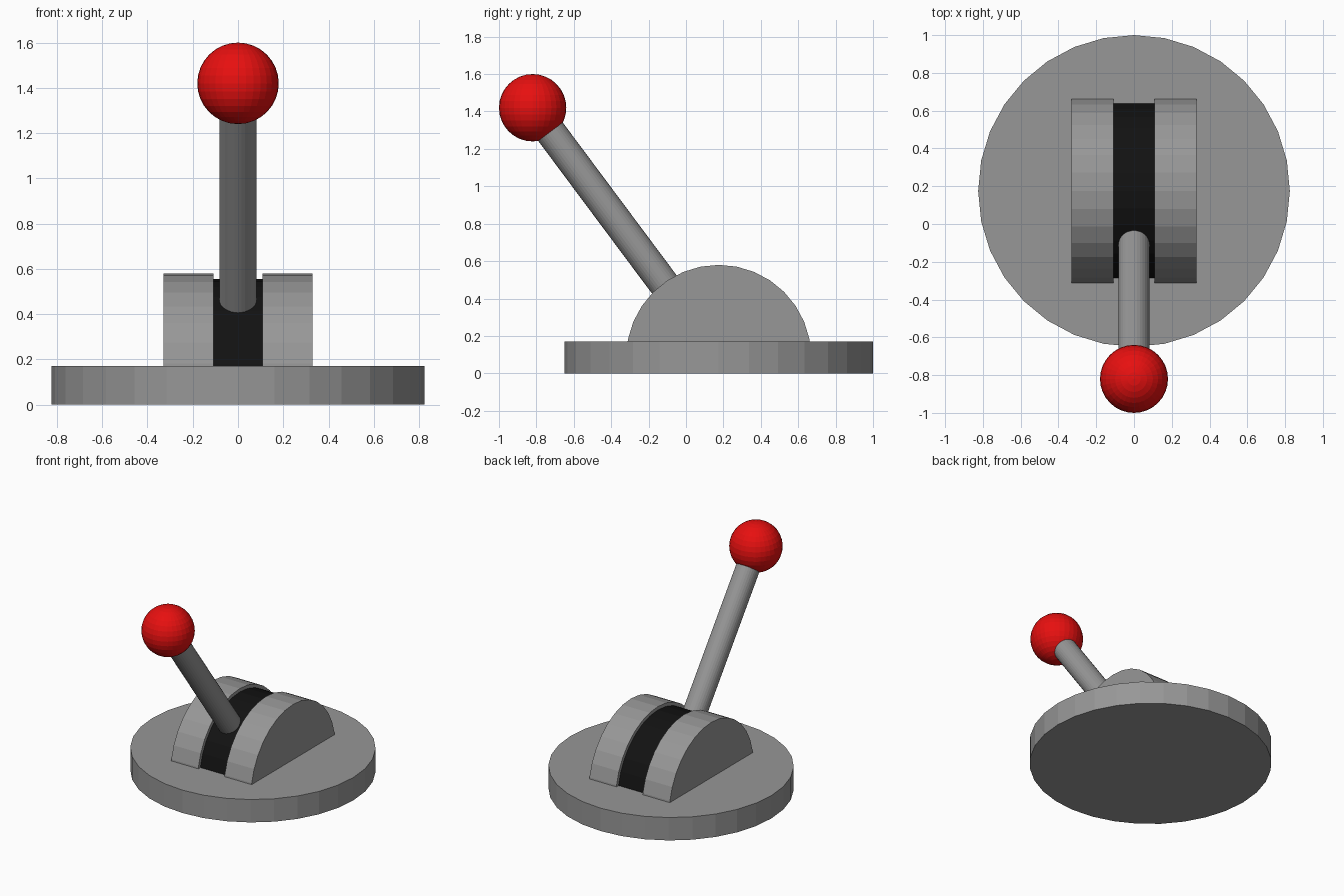
import bpy, bmesh, math
from mathutils import Vector, Matrix

if "Cube" in bpy.data.objects:
    bpy.data.objects.remove(bpy.data.objects["Cube"])

PIVOT = Vector((0, 0.175, 0.085))   # axis of the drum, middle of the base
KNOB = Vector((0, -0.82, 1.42))


def material(name, rgb):
    m = bpy.data.materials.new(name)
    m.diffuse_color = (*rgb, 1)
    m.use_nodes = True
    m.node_tree.nodes["Principled BSDF"].inputs["Base Color"].default_value = m.diffuse_color
    return m


grey = material("grey metal", (0.31, 0.31, 0.31))
black = material("black slot", (0.006, 0.006, 0.006))
red = material("red knob", (0.8, 0.005, 0.005))


def add_object(name, bm, mat):
    bmesh.ops.recalc_face_normals(bm, faces=bm.faces[:])
    mesh = bpy.data.meshes.new(name)
    bm.to_mesh(mesh)
    bm.free()
    mesh.materials.append(mat)
    ob = bpy.data.objects.new(name, mesh)
    bpy.context.collection.objects.link(ob)
    return ob


def cylinder(name, radius, start, end, mat, turn=0.0):
    """Capped 32-sided cylinder between two points."""
    axis = end - start
    rot = axis.to_track_quat('Z', 'Y').to_matrix().to_4x4()
    matrix = Matrix.Translation((start + end) / 2) @ rot @ Matrix.Rotation(turn, 4, 'Z')
    bm = bmesh.new()
    bmesh.ops.create_cone(bm, cap_ends=True, segments=32, radius1=radius,
                          radius2=radius, depth=axis.length, matrix=matrix)
    return add_object(name, bm, mat)


def half_drum(name, radius, x0, x1, mat):
    """Half cylinder lying along x, its flat side hidden inside the base."""
    bm = bmesh.new()
    ring = []
    for i in range(17):
        a = math.pi * i / 16
        ring.append(bm.verts.new((x0, PIVOT.y + radius * math.cos(a),
                                  PIVOT.z + radius * math.sin(a))))
    face = bm.faces.new(ring)
    out = bmesh.ops.extrude_face_region(bm, geom=[face], use_keep_orig=True)
    moved = [v for v in out["geom"] if isinstance(v, bmesh.types.BMVert)]
    bmesh.ops.translate(bm, verts=moved, vec=(x1 - x0, 0, 0))
    return add_object(name, bm, mat)


# Round base plate
cylinder("base_plate", 0.825, Vector((0, 0.175, 0)), Vector((0, 0.175, 0.17)), grey)

# Two drum cheeks with the dark slot between them
half_drum("left_cheek", 0.495, -0.33, -0.108, grey)
half_drum("right_cheek", 0.495, 0.108, 0.33, grey)
half_drum("slot_core", 0.47, -0.108, 0.108, black)

# Lever from the drum axis to the knob
cylinder("lever_rod", 0.082, PIVOT.lerp(KNOB, 0.15), KNOB, grey)

# Ball knob
bm = bmesh.new()
bmesh.ops.create_uvsphere(bm, u_segments=32, v_segments=16, radius=0.18,
                          matrix=Matrix.Translation(KNOB))
add_object("ball_knob", bm, red)
